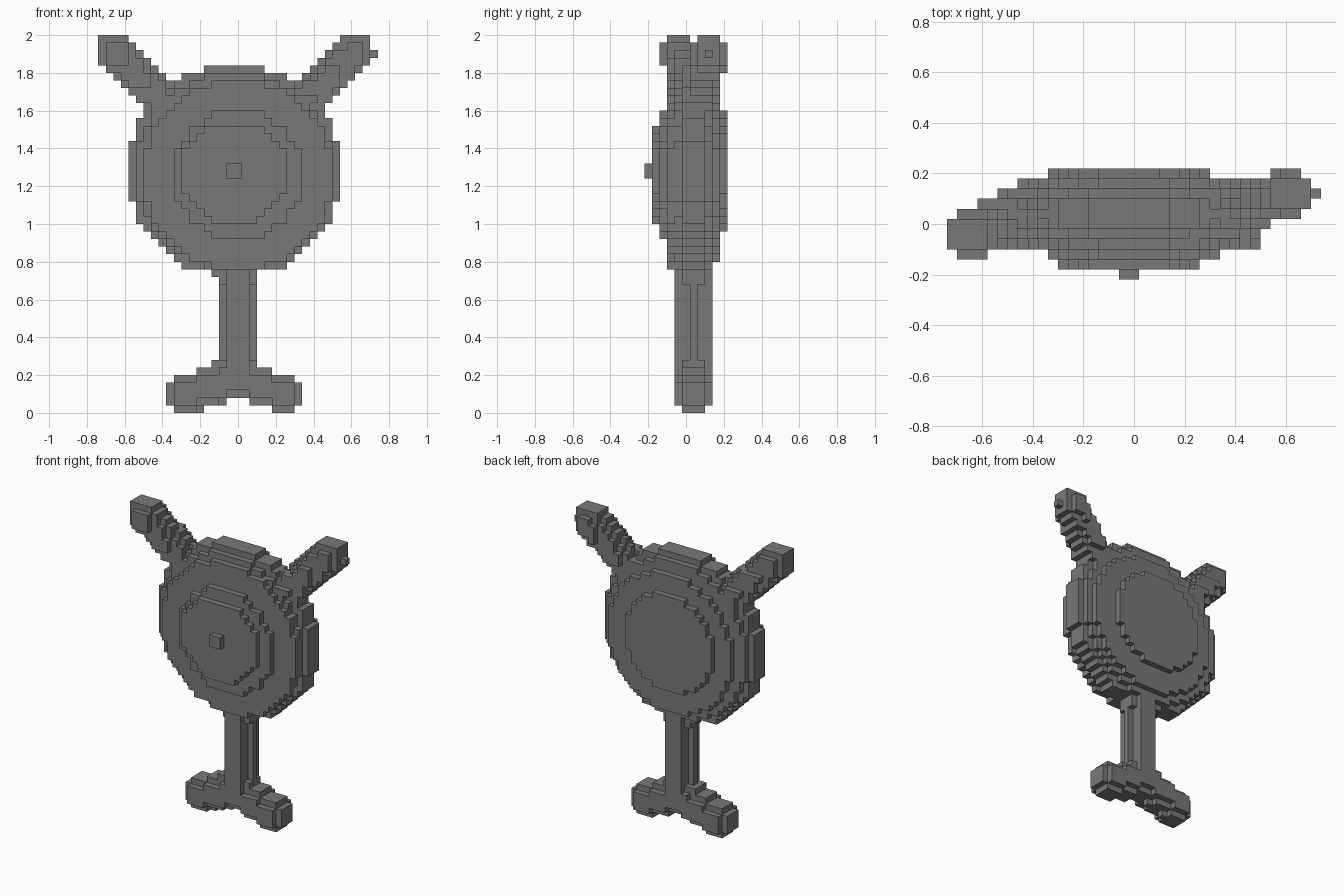
import bpy
import bmesh
from itertools import product
from mathutils import Vector

if "Cube" in bpy.data.objects:
    bpy.data.objects.remove(bpy.data.objects["Cube"], do_unlink=True)

V = 0.04                                  # block size
SIZE = (37, 11, 50)                       # blocks along x, y, z
ORIGIN = Vector((-0.74, -0.22, 0.0))

grey = bpy.data.materials.new("stone grey")
grey.use_nodes = True
COLOUR = (0.19, 0.19, 0.19, 1)
grey.diffuse_color = COLOUR
grey.node_tree.nodes["Principled BSDF"].inputs["Base Color"].default_value = COLOUR


def box(x, y, z):
    """Blocks in half-open index ranges."""
    return set(product(range(*x), range(*y), range(*z)))


def disc(cx, cz, radius, layers):
    """Round plate of blocks facing y."""
    return {(i, j, k) for i, j, k in product(range(SIZE[0]), layers, range(SIZE[2]))
            if (i + 0.5 - cx) ** 2 + (k + 0.5 - cz) ** 2 <= radius ** 2}


def rod(a, b, radius):
    """Blocks whose centres lie within a round-ended rod."""
    a, b = Vector(a), Vector(b)
    axis = b - a
    cells = set()
    for c in product(*map(range, SIZE)):
        p = ORIGIN + (Vector(c) + Vector((0.5, 0.5, 0.5))) * V
        t = min(1, max(0, (p - a).dot(axis) / axis.length_squared))
        if (p - a - axis * t).length <= radius:
            cells.add(c)
    return cells


# Stepped round body: rim, shoulders, front and back domes
body = disc(18, 32, 14.1, range(5, 8))
body |= disc(18, 32, 13.1, (4, 8))
body |= disc(18.5, 31.5, 12.6, (3,))
body |= disc(18.5, 31.5, 11.6, (9,))
body |= disc(18.5, 31.5, 8.6, (2,))
body |= disc(18, 32, 8.1, (10,))
body |= {c for c in disc(18, 32, 7.1, (1,)) if c[2] < 38}
body = {c for c in body if c[2] > 18}

# Fluted stem with a small collar at each end
stem = box((17, 20), (4, 9), (5, 20)) | box((16, 21), (6, 7), (5, 20))
stem |= box((16, 21), (5, 8), (17, 19)) | box((15, 21), (5, 8), (18, 19))
stem |= box((15, 21), (5, 8), (6, 7))

parts = {
    "round_body": body,
    "front_button": box((17, 19), (0, 1), (31, 33)),
    "stem": stem,
    "left_foot": rod((0, 0.04, 0.18), (0.24, 0.04, 0.10), 0.1),
    "right_foot": rod((-0.02, 0.04, 0.18), (-0.28, 0.04, 0.10), 0.1),
    "left_horn": rod((0.36, 0.05, 1.64), (0.61, 0.12, 1.90), 0.1)
    | box((36, 37), (8, 9), (47, 48)) | box((32, 36), (7, 10), (47, 50)),
    "right_horn": rod((-0.38, 0.05, 1.62), (-0.65, -0.04, 1.91), 0.1)
    | box((0, 4), (3, 6), (46, 50)),
}
solid = set().union(*parts.values())


def build(name, cells):
    """Skin the blocks, leaving out faces between neighbours."""
    bm = bmesh.new()
    verts = {}

    def vert(c):
        if c not in verts:
            verts[c] = bm.verts.new(ORIGIN + Vector(c) * V)
        return verts[c]

    for c in cells:
        for axis, side in product(range(3), (0, 1)):
            near = list(c)
            near[axis] += 2 * side - 1
            if tuple(near) in solid:
                continue
            u, w = (axis + 1) % 3, (axis + 2) % 3
            loop = []
            for du, dw in ((0, 0), (1, 0), (1, 1), (0, 1)):
                corner = list(c)
                corner[axis] += side
                corner[u] += du
                corner[w] += dw
                loop.append(vert(tuple(corner)))
            bm.faces.new(loop if side else loop[::-1])
    mesh = bpy.data.meshes.new(name)
    bm.to_mesh(mesh)
    bm.free()
    mesh.materials.append(grey)
    bpy.context.collection.objects.link(bpy.data.objects.new(name, mesh))


# Each block belongs to the first part that claims it
taken = set()
for name, cells in parts.items():
    build(name, cells - taken)
    taken |= cells
